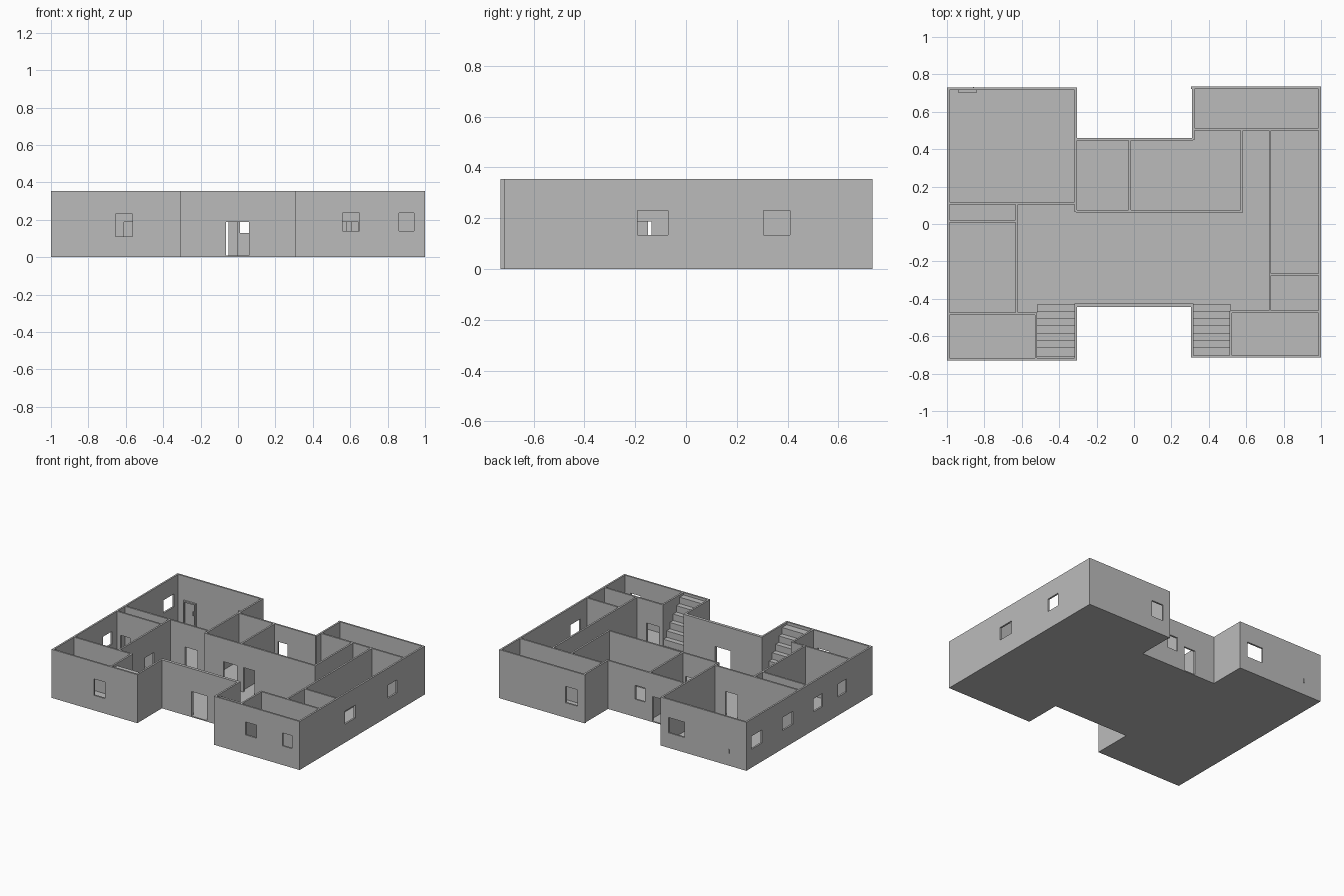
import bpy
import bmesh
from mathutils import Vector

if "Cube" in bpy.data.objects:
    bpy.data.objects.remove(bpy.data.objects["Cube"], do_unlink=True)

HEIGHT, FLOOR, THICK = 0.355, 0.008, 0.013
DOOR = (FLOOR, 0.187)
WINDOW = (0.135, 0.23)
LOW_WINDOW = (0.11, 0.23)

plaster = bpy.data.materials.new("plain_grey")
plaster.use_nodes = True
grey = (0.5, 0.5, 0.5, 1)
plaster.diffuse_color = grey
plaster.node_tree.nodes["Principled BSDF"].inputs["Base Color"].default_value = grey


def finish(name, bm):
    bmesh.ops.recalc_face_normals(bm, faces=bm.faces)
    bmesh.ops.dissolve_limit(bm, angle_limit=0.01, verts=bm.verts, edges=bm.edges)
    mesh = bpy.data.meshes.new(name)
    bm.to_mesh(mesh)
    bm.free()
    mesh.materials.append(plaster)
    bpy.context.collection.objects.link(bpy.data.objects.new(name, mesh))


def prism(name, points, offset):
    """Extrude a flat outline along an offset vector."""
    bm = bmesh.new()
    face = bm.faces.new([bm.verts.new(p) for p in points])
    new = bmesh.ops.extrude_face_region(bm, geom=[face], use_keep_orig=True)["geom"]
    bmesh.ops.translate(bm, vec=Vector(offset),
                        verts=[v for v in new if isinstance(v, bmesh.types.BMVert)])
    finish(name, bm)


def wall(name, along, pos, start, end, openings=(), thick=THICK):
    """Upright wall running along x or y; openings are (from, to, (bottom, top))."""
    us = sorted({start, end, *[u for o in openings for u in o[:2]]})
    zs = sorted({0, HEIGHT, *[z for o in openings for z in o[2]]})
    bm = bmesh.new()

    def point(u, z):
        return (u, pos - thick / 2, z) if along == "x" else (pos - thick / 2, u, z)

    grid = {(u, z): bm.verts.new(point(u, z)) for u in us for z in zs}
    for u0, u1 in zip(us, us[1:]):
        for z0, z1 in zip(zs, zs[1:]):
            um, zm = (u0 + u1) / 2, (z0 + z1) / 2
            if not any(a < um < b and c < zm < d for a, b, (c, d) in openings):
                bm.faces.new([grid[k] for k in ((u0, z0), (u1, z0), (u1, z1), (u0, z1))])
    bmesh.ops.delete(bm, geom=[v for v in bm.verts if not v.link_faces], context="VERTS")
    new = bmesh.ops.extrude_face_region(bm, geom=bm.faces[:], use_keep_orig=True)["geom"]
    shift = (0, thick, 0) if along == "x" else (thick, 0, 0)
    bmesh.ops.translate(bm, vec=Vector(shift),
                        verts=[v for v in new if isinstance(v, bmesh.types.BMVert)])
    finish(name, bm)


# Floor slab: two wings joined by a narrower middle
outline = [(-1, -.73), (-.31, -.73), (-.31, -.445), (.31, -.445), (.31, -.715), (1, -.715),
           (1, .735), (.31, .735), (.31, .46), (-.31, .46), (-.31, .73), (-1, .73)]
prism("floor", [(x, y, 0) for x, y in outline], (0, 0, FLOOR))

# Outer walls
wall("right_wing_front_wall", "x", -.7235, -1, -.305, [(-.655, -.565, LOW_WINDOW)])
wall("left_wing_front_wall", "x", -.7085, .305, 1,
     [(.56, .65, (.14, .235)), (.86, .94, (.14, .235))])
wall("entrance_wall", "x", -.434, -.31, .31, [(-.065, .06, DOOR)], .022)
wall("right_wing_back_wall", "x", .7235, -1, -.305, [(-.5, -.37, (.11, .222))])
wall("left_wing_back_wall", "x", .7285, .305, 1, [(.365, .46, LOW_WINDOW)])
wall("middle_back_wall", "x", .4535, -.31, .315,
     [(-.14, -.05, DOOR), (.01, .09, (.13, .232))])
wall("right_outer_wall", "y", -.9935, -.73, .73,
     [(-.43, -.33, WINDOW), (-.15, -.05, WINDOW), (.19, .31, WINDOW), (.55, .67, WINDOW)])
wall("left_outer_wall", "y", .9935, -.715, .735,
     [(-.19, -.07, WINDOW), (.305, .41, WINDOW)])
wall("right_front_court_wall", "y", -.3115, -.73, -.425)
wall("left_front_court_wall", "y", .3115, -.715, -.425)
wall("right_back_court_wall", "y", -.3115, .065, .73)
wall("left_back_court_wall", "y", .3165, .45, .735)

# Inner walls of the right wing
wall("right_back_room_wall", "x", .11, -1, -.31, [(-.5, -.4, DOOR)])
wall("right_closet_wall", "x", .015, -1, -.625, [(-.96, -.88, DOOR)])
wall("right_hall_wall", "y", -.628, -.48, .11, [(-.19, -.085, DOOR)])
wall("right_front_room_wall", "x", -.481, -1, -.518, [(-.61, -.535, DOOR)])
wall("right_stair_wall", "y", -.524, -.73, -.475)

# Inner walls of the middle
wall("middle_hall_wall", "x", .068, -.31, .582, [(-.16, -.05, DOOR), (0, .09, DOOR)])
wall("middle_divider", "y", -.022, .068, .455)
wall("middle_end_wall", "y", .576, .062, .51)

# Inner walls of the left wing
wall("left_back_room_wall", "x", .507, .31, 1, [(.61, .69, DOOR)])
wall("left_hall_wall", "y", .727, -.47, .507, [(-.23, -.135, DOOR)])
wall("left_divider", "x", -.27, .727, 1)
wall("left_front_room_wall", "x", -.47, .515, 1, [(.545, .643, DOOR)])
wall("left_stair_wall", "y", .518, -.715, -.464)

# Stairs climbing toward the front in both wings
STEPS = 7
for name, x0 in (("right_stairs", -.518), ("left_stairs", .318)):
    profile = [(-.43, FLOOR)]
    for i in range(STEPS):
        y, z = -.43 - .038 * i, FLOOR + .047 * (i + 1)
        profile += [(y, z), (y - .038, z)]
    profile[-1] = (-.712, profile[-1][1])
    profile.append((-.712, FLOOR))
    prism(name, [(x0, y, z) for y, z in profile], (.2, 0, 0))


# Closed door with frame and handle on the right wing's back wall
def box(name, x0, x1, y0, y1, z0, z1):
    prism(name, [(x0, y0, z0), (x1, y0, z0), (x1, y1, z0), (x0, y1, z0)], (0, 0, z1 - z0))


box("back_door", -.93, -.85, .712, .718, FLOOR, .17)
box("back_door_handle", -.862, -.855, .704, .733, .09, .12)
for side, x in (("left", -.85), ("right", -.94)):
    box("back_door_frame_" + side, x, x + .01, .704, .718, FLOOR, .18)
box("back_door_frame_top", -.94, -.84, .704, .718, .17, .18)
